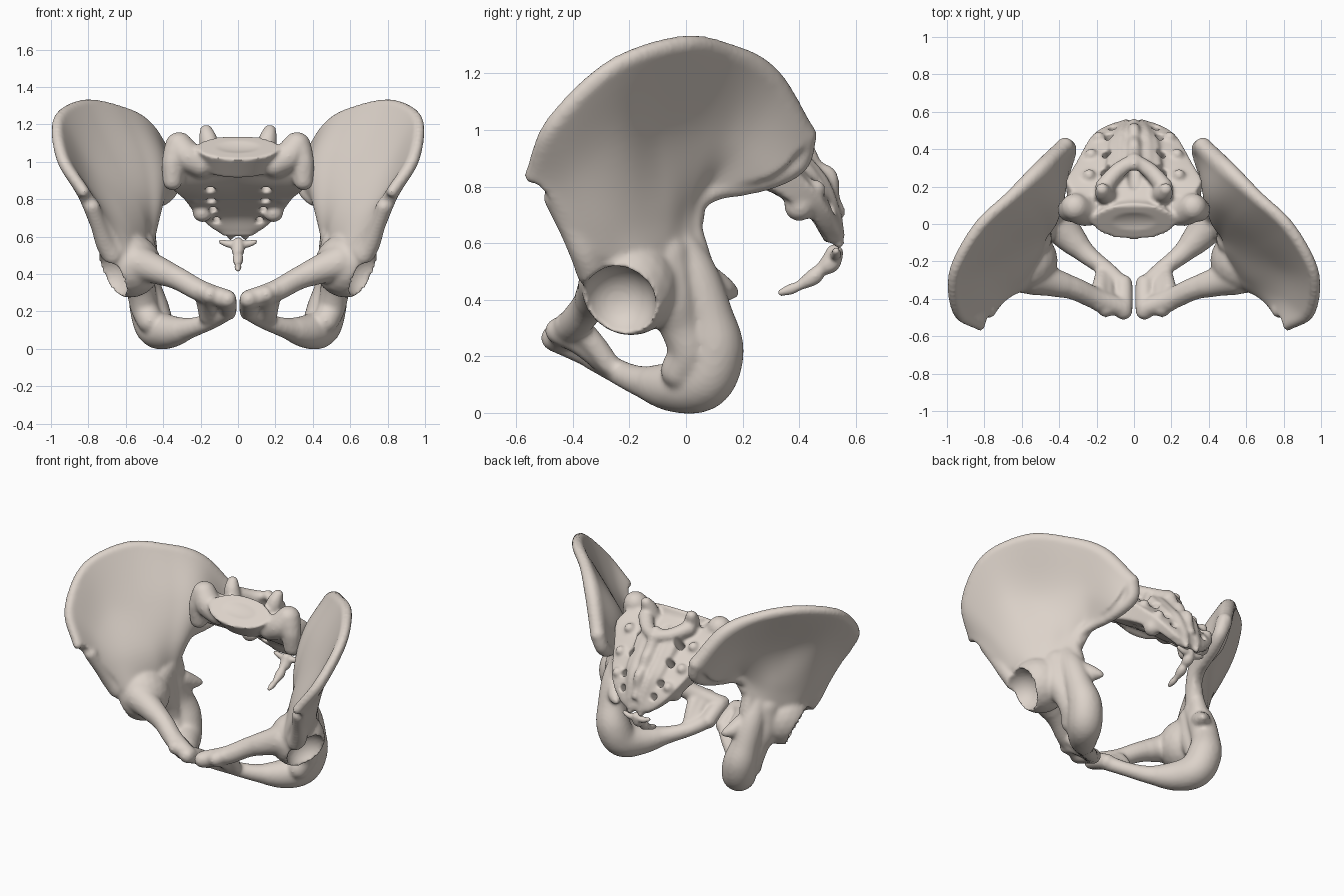
import bpy, bmesh
from mathutils import Vector, Matrix

bone = bpy.data.materials.new("bone")
bone.diffuse_color = (0.72, 0.65, 0.59, 1)


def spline(pts, n=8):
    """Catmull-Rom through points of any dimension."""
    p = [Vector(q) for q in pts]
    p = [2 * p[0] - p[1]] + p + [2 * p[-1] - p[-2]]
    out = []
    for a, b, c, d in zip(p, p[1:], p[2:], p[3:]):
        for i in range(n):
            t = i / n
            out.append(0.5 * (2 * b + (c - a) * t + (2 * a - 5 * b + 4 * c - d) * t * t
                              + (3 * b - a - 3 * c + d) * t ** 3))
    return out + [p[-2]]


def tube(bm, pts, sx=1):
    """Rounded limb through (x, y, z, radius) points."""
    for x, y, z, r in spline(pts, 9):
        bmesh.ops.create_icosphere(bm, subdivisions=3 if r > .07 else 2, radius=max(r, 0.01),
                                   matrix=Matrix.Translation((x * sx, y, z)))


def sheet(bm, rows, sx=1):
    """Curved plate through a grid of (x, y, z, half thickness) points."""
    g = [spline(c) for c in zip(*[spline(r) for r in rows])]
    nu, nv = len(g), len(g[0])
    sides = ([], [])
    for i in range(nu):
        for j in range(nv):
            q = g[i][j]
            du = (g[min(i + 1, nu - 1)][j] - g[max(i - 1, 0)][j]).to_3d()
            dv = (g[i][min(j + 1, nv - 1)] - g[i][max(j - 1, 0)]).to_3d()
            nrm = du.cross(dv).normalized() * q[3]
            for s, k in zip(sides, (1, -1)):
                v = q.to_3d() + nrm * k
                s.append(bm.verts.new((v.x * sx, v.y, v.z)))
    for s in sides:
        for i in range(nu - 1):
            for j in range(nv - 1):
                a = i * nv + j
                bm.faces.new((s[a], s[a + 1], s[a + nv + 1], s[a + nv]))
    rim = ([j for j in range(nv)] + [i * nv + nv - 1 for i in range(1, nu)]
           + [(nu - 1) * nv + j for j in range(nv - 2, -1, -1)]
           + [i * nv for i in range(nu - 2, 0, -1)])
    for a, b in zip(rim, rim[1:] + rim[:1]):
        bm.faces.new((sides[0][a], sides[0][b], sides[1][b], sides[1][a]))


def build(name, bm, voxel=0.01, cutter=None, smooth=6, mirror=False):
    """Fuse the pieces into one smooth bone, optionally carved and mirrored."""
    bmesh.ops.recalc_face_normals(bm, faces=bm.faces[:])
    me = bpy.data.meshes.new(name)
    bm.to_mesh(me)
    bm.free()
    ob = bpy.data.objects.new(name, me)
    bpy.context.collection.objects.link(ob)

    def remesh():
        m = ob.modifiers.new("fuse", 'REMESH')
        m.mode, m.voxel_size = 'VOXEL', voxel
    remesh()
    if cutter:
        cutter.hide_render = True
        m = ob.modifiers.new("carve", 'BOOLEAN')
        m.operation, m.object, m.solver = 'DIFFERENCE', cutter, 'EXACT'
        remesh()
    m = ob.modifiers.new("soften", 'SMOOTH')
    m.factor, m.iterations = 0.5, smooth
    if mirror:
        m = ob.modifiers.new("mirror", 'MIRROR')
        m.use_mirror_merge = False
    bpy.context.view_layer.update()
    dg = bpy.context.evaluated_depsgraph_get()
    done = bpy.data.meshes.new_from_object(ob.evaluated_get(dg))
    ob.modifiers.clear()
    ob.data = done
    done.materials.clear()
    done.materials.append(bone)
    for f in done.polygons:
        f.use_smooth = True
        f.material_index = 0
    if cutter:
        bpy.data.objects.remove(cutter)
    return ob


# Hip bone: iliac blade, columns run from the crest down to the socket
ilium = [
    [(.825, -.54, .84, .032), (.79, -.475, .765, .04), (.74, -.405, .66, .05), (.67, -.32, .52, .07)],
    [(.94, -.465, 1.02, .034), (.83, -.38, .87, .035), (.71, -.31, .68, .07), (.62, -.27, .50, .09)],
    [(.96, -.26, 1.22, .032), (.81, -.24, .97, .03), (.66, -.22, .70, .08), (.60, -.20, .50, .1)],
    [(.83, -.02, 1.3, .035), (.68, -.10, .99, .028), (.58, -.11, .72, .075), (.56, -.12, .52, .09)],
    [(.65, .15, 1.27, .038), (.54, .05, 1.0, .045), (.51, -.03, .74, .055), (.53, -.04, .52, .07)],
    [(.50, .29, 1.18, .05), (.445, .17, .98, .065), (.445, .04, .79, .045), (.50, -.01, .60, .06)],
    [(.37, .415, .98, .048), (.39, .31, .85, .05), (.425, .12, .785, .03), (.48, .015, .68, .04)],
]
hip = bmesh.new()
sheet(hip, ilium)
tube(hip, [c[0] for c in ilium])
tube(hip, [(.37, .415, .98, .05), (.35, .395, .89, .045), (.37, .31, .835, .042), (.40, .2, .80, .035),
           (.43, .11, .785, .035), (.465, .04, .74, .035), (.485, .015, .66, .045), (.49, .03, .55, .06)])
# socket mass, front lower spine of the ilium
tube(hip, [(.58, -.195, .445, .172), (.585, -.2, .45, .172)])
tube(hip, [(.78, -.46, .76, .045), (.745, -.41, .66, .045), (.71, -.36, .57, .055), (.67, -.33, .5, .06)])
# upper pubic branch and pubic body
tube(hip, [(.54, -.28, .46, .10), (.44, -.31, .425, .078), (.32, -.345, .375, .064),
           (.2, -.40, .31, .06), (.06, -.45, .265, .054)])
tube(hip, [(.056, -.465, .265, .05), (.056, -.39, .235, .053), (.056, -.32, .2, .05)])
tube(hip, [(.15, -.45, .29, .05), (.15, -.37, .25, .05), (.14, -.28, .17, .042)])
tube(hip, [(.19, -.42, .31, .05), (.185, -.35, .27, .045), (.17, -.27, .17, .04)])
# lower branch, sitting bone and ischial body
tube(hip, [(.06, -.33, .2, .05), (.14, -.25, .15, .046), (.26, -.155, .11, .058), (.37, -.04, .092, .09),
           (.44, .06, .115, .106), (.475, .10, .22, .105), (.5, .08, .34, .088), (.51, .03, .48, .085),
           (.51, -.03, .6, .07)])
tube(hip, [(.47, -.02, .15, .07), (.5, .01, .22, .075), (.52, -.02, .32, .08), (.54, -.06, .42, .1),
           (.54, -.08, .55, .1)])
tube(hip, [(.47, .07, .47, .06), (.44, .125, .44, .048), (.405, .17, .425, .022)])
# socket hollow and its lower notch
cup = bmesh.new()
tube(cup, [(.695, -.24, .388, .135), (.70, -.242, .385, .135)])
tube(cup, [(.65, -.22, .33, .05), (.67, -.22, .25, .04)])
build("hip_bones", hip, cutter=build("socket_cutter", cup, smooth=2), mirror=True)

# Sacrum: half rows from the midline to the side edge, top to bottom
sacrum_rows = [
    [(0, .09, 1.02, .08), (.19, .09, 1.02, .08), (.32, .09, 1.04, .08)],
    [(0, .22, .93, .09), (.2, .20, .93, .09), (.36, .18, .94, .09)],
    [(0, .35, .84, .075), (.17, .335, .84, .07), (.30, .31, .85, .06)],
    [(0, .46, .74, .05), (.13, .455, .74, .048), (.23, .44, .745, .038)],
    [(0, .51, .65, .04), (.08, .51, .65, .038), (.15, .50, .66, .028)],
    [(0, .52, .605, .03), (.05, .52, .605, .028), (.08, .52, .61, .02)],
]
foramina = [(.15, .23, .93, .03), (.145, .33, .85, .028), (.135, .42, .775, .026), (.115, .475, .705, .025)]
sac, holes = bmesh.new(), bmesh.new()
for s in (1, -1):
    sheet(sac, sacrum_rows, s)
    # broad wing, joint process, arch and side crest with knobs
    tube(sac, [(.2, .07, .99, .075), (.27, .07, 1.03, .08), (.315, .09, 1.085, .075)], s)
    tube(sac, [(.315, .09, 1.085, .075), (.345, .075, 1.0, .065), (.35, .08, .9, .055)], s)
    tube(sac, [(.14, .15, 1.04, .06), (.16, .165, 1.12, .05), (.17, .185, 1.165, .036)], s)
    tube(sac, [(.16, .2, 1.08, .05), (.09, .28, 1.05, .045), (0, .34, 1.04, .04)], s)
    tube(sac, [(.07, .31, .98, .05), (.07, .40, .89, .042), (.06, .48, .8, .035), (.04, .53, .68, .028)], s)
    tube(sac, [(.12, .27, 1.02, .04), (.11, .36, .92, .036), (.1, .45, .82, .03), (.05, .53, .67, .025),
               (.04, .54, .6, .02)], s)
    for x, y, z in ((.24, .26, 1.0), (.23, .37, .89), (.19, .46, .79)):
        tube(sac, [(x, y - .06, z - .06, .055), (x, y, z, .035)], s)
    for x, y, z, r in foramina:
        d = Vector((0, .6, .8)) if z > .8 else Vector((0, .85, .5))
        a, b = Vector((x, y, z)) - d * .22, Vector((x, y, z)) + d * .22
        tube(holes, [(*a, r), (x, y, z, r), (*b, r)], s)
# tilted top plate of the first body
tilt = Matrix.Translation((0, .05, 1.02)) @ Matrix.Rotation(0.6, 4, 'X') @ Matrix.Diagonal((.225, .115, 1, 1))
bmesh.ops.create_cone(sac, cap_ends=True, segments=40, radius1=.8, radius2=1, depth=.14, matrix=tilt)
# knobbly middle crest
tube(sac, [(0, .32, 1.06, .04), (0, .38, .96, .04), (0, .42, .93, .036), (0, .45, .86, .04),
           (0, .505, .835, .033), (0, .51, .76, .035), (0, .54, .71, .026)])
# nerve canal and shallow dish in the top plate
tube(holes, [(0, .18, 1.2, .055), (0, .22, 1.08, .05), (0, .29, .99, .035)])
bmesh.ops.create_icosphere(holes, subdivisions=3, radius=1, matrix=Matrix.Translation((0, .0, 1.1))
                           @ Matrix.Rotation(0.6, 4, 'X') @ Matrix.Diagonal((.17, .08, .035, 1)))
build("sacrum", sac, cutter=build("foramen_cutter", holes, smooth=1), smooth=4)

# Tailbone
tail = bmesh.new()
tube(tail, [(0, .525, .565, .032), (0, .51, .53, .036), (0, .475, .505, .024), (0, .45, .48, .03),
            (0, .40, .45, .018), (0, .37, .437, .02), (0, .335, .425, .013)])
for s in (1, -1):
    tube(tail, [(0, .525, .56, .025), (.05, .53, .56, .02), (.09, .53, .572, .014)], s)
build("tailbone", tail, voxel=0.007, smooth=4)
